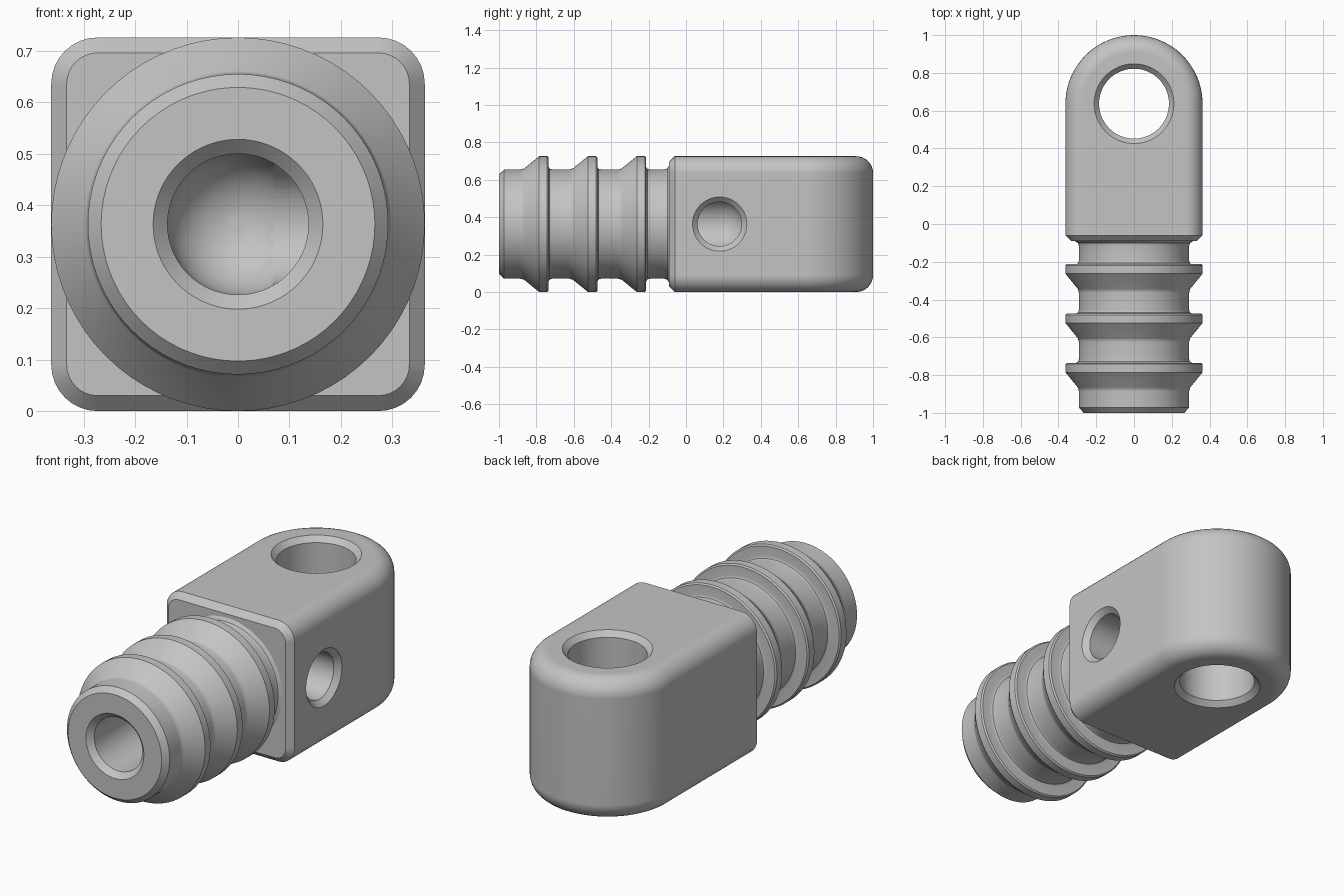
import bpy, bmesh
from math import sin, cos, pi, radians
from mathutils import Matrix

HALF = 0.363      # half width of the block, also its centre height
FILLET = 0.09
CHAMFER = 0.03
FRONT = -0.09
EYE_Y = 1 - HALF
PORT_Y = 0.18
SEGMENTS = 72

if "Cube" in bpy.data.objects:
    bpy.data.objects.remove(bpy.data.objects["Cube"], do_unlink=True)

grey = bpy.data.materials.new("plain_grey")
grey.use_nodes = True
colour = (0.55, 0.55, 0.55, 1)
grey.diffuse_color = colour
grey.node_tree.nodes["Principled BSDF"].inputs["Base Color"].default_value = colour


def finish(name, bm):
    bmesh.ops.recalc_face_normals(bm, faces=bm.faces)
    mesh = bpy.data.meshes.new(name)
    bm.to_mesh(mesh)
    bm.free()
    mesh.materials.append(grey)
    obj = bpy.data.objects.new(name, mesh)
    bpy.context.collection.objects.link(obj)
    return obj


def bridge(bm, loops):
    for low, high in zip(loops, loops[1:]):
        for i in range(len(low)):
            j = (i + 1) % len(low)
            bm.faces.new((low[i], low[j], high[j], high[i]))


def lathe(name, profile, matrix):
    """Solid of revolution from (radius, height) pairs, placed by a matrix."""
    bm = bmesh.new()
    rings = [[bm.verts.new((r * cos(2 * pi * i / SEGMENTS), r * sin(2 * pi * i / SEGMENTS), h))
              for i in range(SEGMENTS)] for r, h in profile]
    bridge(bm, rings)
    bm.faces.new(rings[0])
    bm.faces.new(rings[-1])
    bm.transform(matrix)
    return finish(name, bm)


def make_block():
    """Round-ended block with filleted long edges and a chamfered front."""
    bm = bmesh.new()
    core = HALF - FILLET
    inner = FILLET - CHAMFER
    layers = []
    for side in (-1, 1):
        for step in range(9):
            t = pi / 2 * step / 8 - (pi / 2 if side < 0 else 0)
            w, z = core + FILLET * cos(t), HALF + side * core + FILLET * sin(t)
            wi, zi = core + inner * cos(t), HALF + side * core + inner * sin(t)
            pts = [(wi, FRONT, zi), (w, FRONT + CHAMFER, z)]
            pts += [(w * cos(pi * k / 40), EYE_Y + w * sin(pi * k / 40), z) for k in range(41)]
            pts += [(-w, FRONT + CHAMFER, z), (-wi, FRONT, zi)]
            layers.append([bm.verts.new(p) for p in pts])
    bridge(bm, layers)
    for loop in (layers[0], layers[-1]):
        bm.faces.new(loop[1:-1])
        bm.faces.new((loop[0], loop[1], loop[-2], loop[-1]))
    # merge the strips of the flat front into one face
    front = [f for f in bm.faces if all(abs(v.co.y - FRONT) < 1e-5 for v in f.verts)]
    bmesh.ops.dissolve_faces(bm, faces=front)
    return finish("hose_fitting", bm)


along_y = Matrix.Translation((0, 0, HALF)) @ Matrix.Rotation(-pi / 2, 4, 'X')
along_x = Matrix.Translation((0, PORT_Y, HALF)) @ Matrix.Rotation(pi / 2, 4, 'Y')
along_z = Matrix.Translation((0, EYE_Y, 0))

# barbed stem
neck = 0.292
stem_profile = [(0.266, -1), (neck, -0.972)]
for k in range(3):
    y = -0.735 + 0.261 * k
    stem_profile += [(neck, y - 0.15), (neck + 0.006, y - 0.13), (HALF, y - 0.05),
                     (HALF, y - 0.007), (HALF - 0.007, y), (neck + 0.015, y),
                     (neck + 0.004, y + 0.006), (neck, y + 0.02)]
stem_profile += [(neck, -0.115), (neck + 0.006, -0.1), (neck + 0.022, FRONT),
                 (neck + 0.022, FRONT + 0.06)]

block = make_block()
stem = lathe("barbed_stem", stem_profile, along_y)

# countersunk holes: eye, long bore with a domed end, and side port
top = 2 * HALF
eye = lathe("eye_cutter", [(0.24, -0.03), (0.185, 0.027), (0.185, top - 0.027),
                           (0.24, top + 0.03)], along_z)
bore_r = 0.137
dome = [(bore_r * cos(pi / 2 * k / 16), PORT_Y + bore_r * sin(pi / 2 * k / 16)) for k in range(16)]
bore = lathe("bore_cutter", [(0.195, -1.03), (bore_r, -0.972)] + dome, along_y)
port = lathe("port_cutter", [(0.118, 0), (0.118, HALF - 0.027), (0.172, HALF + 0.027)], along_x)

for part, operation in ((stem, 'UNION'), (eye, 'DIFFERENCE'),
                        (bore, 'DIFFERENCE'), (port, 'DIFFERENCE')):
    mod = block.modifiers.new(part.name, 'BOOLEAN')
    mod.object = part
    mod.operation = operation
    mod.solver = 'EXACT'

# bake the cuts and drop the helpers
bpy.context.view_layer.update()
graph = bpy.context.evaluated_depsgraph_get()
baked = bpy.data.meshes.new_from_object(block.evaluated_get(graph))
block.modifiers.clear()
block.data = baked
for helper in (stem, eye, bore, port):
    bpy.data.objects.remove(helper, do_unlink=True)

bpy.ops.object.select_all(action='DESELECT')
block.select_set(True)
bpy.context.view_layer.objects.active = block
bpy.ops.object.shade_smooth_by_angle(angle=radians(30))
weighted = block.modifiers.new("even_shading", 'WEIGHTED_NORMAL')
weighted.keep_sharp = True
